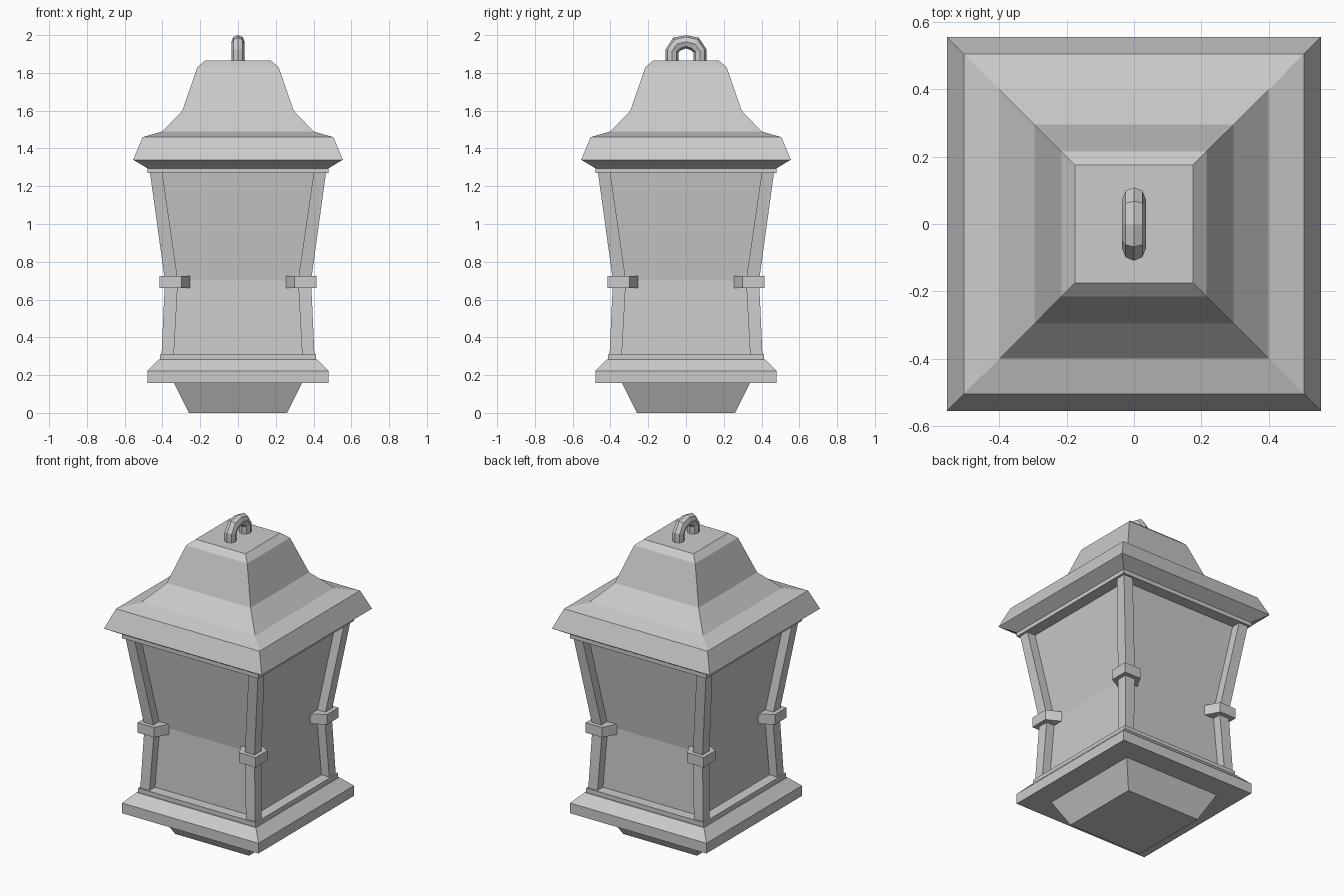
import bpy, bmesh

if "Cube" in bpy.data.objects:
    bpy.data.objects.remove(bpy.data.objects["Cube"])

def loft(name, rings):
    """Skin a stack of equal-length point loops and cap both ends."""
    bm = bmesh.new()
    loops = [[bm.verts.new(p) for p in ring] for ring in rings]
    n = len(loops[0])
    for a, b in zip(loops, loops[1:]):
        for i in range(n):
            j = (i + 1) % n
            bm.faces.new((a[i], a[j], b[j], b[i]))
    bm.faces.new(loops[0][::-1])
    bm.faces.new(loops[-1])
    bmesh.ops.recalc_face_normals(bm, faces=bm.faces)
    mesh = bpy.data.meshes.new(name)
    bm.to_mesh(mesh)
    bm.free()
    obj = bpy.data.objects.new(name, mesh)
    bpy.context.collection.objects.link(obj)
    return obj

def square_stack(name, profile):
    """Stack of centred squares given as (half width, z)."""
    return loft(name, [[(-h, -h, z), (h, -h, z), (h, h, z), (-h, h, z)]
                       for h, z in profile])

# Base: tapered foot and stepped plinth
square_stack("foot", [(0.26, 0), (0.34, 0.16)])
square_stack("plinth", [(0.48, 0.157), (0.48, 0.222), (0.42, 0.282)])
square_stack("lower_collar", [(0.414, 0.27), (0.414, 0.31)])

# Glass body with a fold at the waist
square_stack("glass", [(0.35, 0.30), (0.33, 0.70), (0.409, 1.28)])

# Roof with flared eaves
square_stack("upper_collar", [(0.48, 1.27), (0.48, 1.30)])
square_stack("roof", [(0.475, 1.292), (0.555, 1.34), (0.505, 1.46), (0.40, 1.49),
                      (0.295, 1.60), (0.215, 1.83), (0.175, 1.865)])

# Corner posts and their clamps
post = [(0.34, 0.405, 0.30), (0.318, 0.387, 0.70), (0.402, 0.467, 1.28)]
clamp = [(0.416, 0.416), (0.30, 0.416), (0.253, 0.33), (0.253, 0.253),
         (0.33, 0.253), (0.416, 0.30)]
for sx, side in ((-1, "left"), (1, "right")):
    for sy, end in ((-1, "front"), (1, "back")):
        loft(f"post_{end}_{side}",
             [[(sx * x, sy * y, z) for x, y in ((i, i), (o, i), (o, o), (i, o))]
              for i, o, z in post])
        loft(f"clamp_{end}_{side}",
             [[(sx * x, sy * y, z) for x, y in clamp] for z in (0.662, 0.726)])

# Hanging loop: octagonal tube, described by its mid-line and mitre direction
arch = [(-0.074, 1.85, -1, 0), (-0.074, 1.917, -1, 0.2), (-0.047, 1.953, -0.6, 0.95),
        (0, 1.965, 0, 1.0)]
arch += [(-y, z, -ny, nz) for y, z, ny, nz in arch[-2::-1]]
s = 0.707
octagon = [(1, 0), (s, s), (0, 1), (-s, s), (-1, 0), (-s, -s), (0, -1), (s, -s)]
r = 0.035
loft("hanging_loop", [[(r * u, y + r * v * ny, z + r * v * nz) for u, v in octagon]
                      for y, z, ny, nz in arch])
